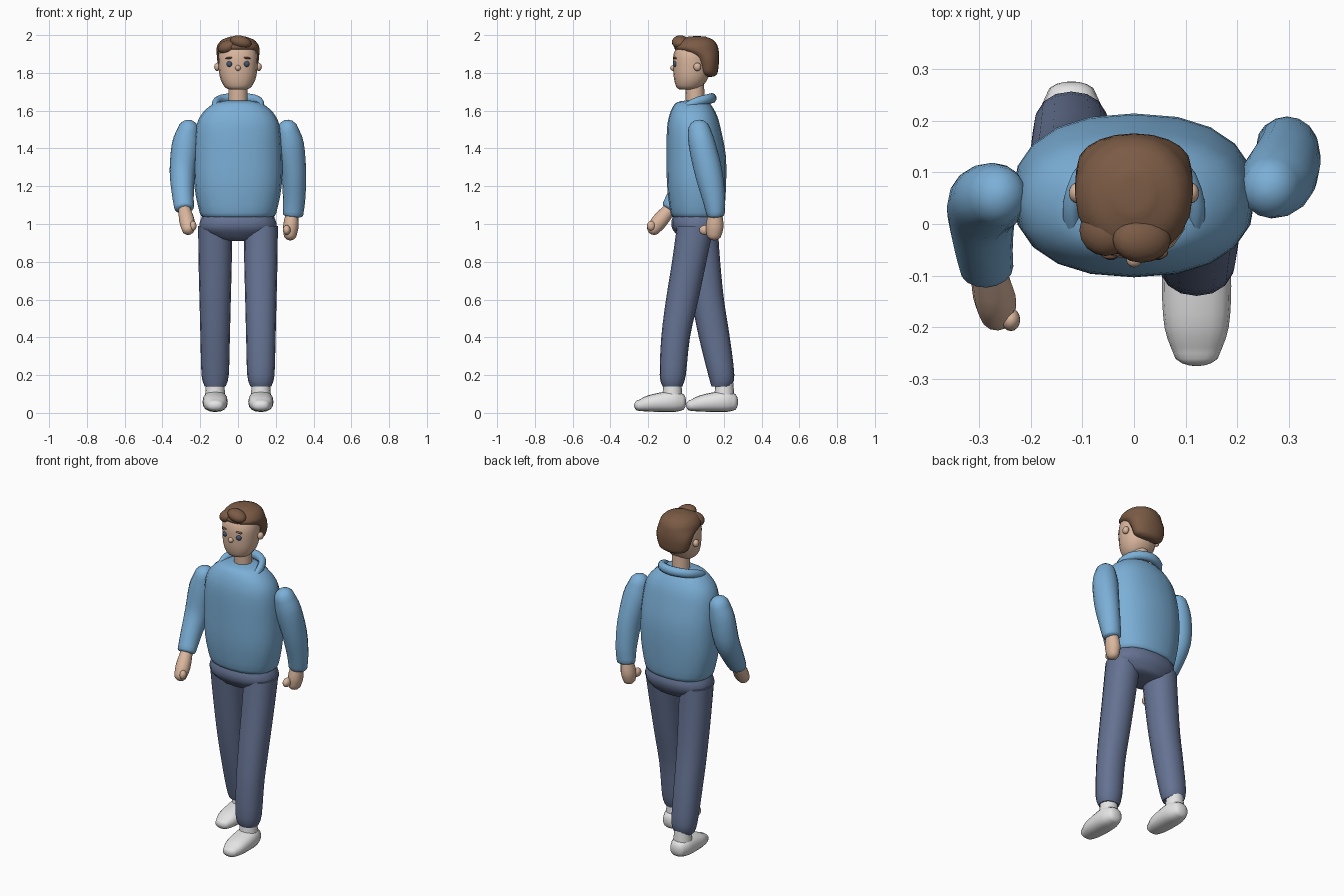
import bpy, bmesh, math
from mathutils import Vector, Matrix

cube = bpy.data.objects.get("Cube")
if cube:
    bpy.data.objects.remove(cube, do_unlink=True)

X, Y, Z = Vector((1, 0, 0)), Vector((0, 1, 0)), Vector((0, 0, 1))


def material(name, rgb):
    m = bpy.data.materials.new(name)
    m.use_nodes = True
    color = (*rgb, 1)
    m.diffuse_color = color
    m.node_tree.nodes["Principled BSDF"].inputs["Base Color"].default_value = color
    return m


shirt = material("shirt blue", (0.20, 0.43, 0.68))
denim = material("trouser navy", (0.13, 0.17, 0.29))
skin = material("skin", (0.70, 0.47, 0.34))
brown = material("hair brown", (0.20, 0.105, 0.06))
white = material("shoe white", (0.78, 0.78, 0.78))
dark = material("eye dark blue", (0.06, 0.09, 0.16))


def finish(name, bm, mat):
    bmesh.ops.recalc_face_normals(bm, faces=bm.faces)
    for f in bm.faces:
        f.smooth = True
    mesh = bpy.data.meshes.new(name)
    bm.to_mesh(mesh)
    bm.free()
    mesh.set_sharp_from_angle(angle=math.radians(55))
    mesh.materials.append(mat)
    obj = bpy.data.objects.new(name, mesh)
    bpy.context.collection.objects.link(obj)
    return obj


def refine(rings, steps=3):
    """Smoothly interpolate between the given cross-sections."""
    r = [Vector(v) for v in rings]
    out = []
    for i in range(len(r) - 1):
        a, b, c, d = r[max(i - 1, 0)], r[i], r[i + 1], r[min(i + 2, len(r) - 1)]
        for k in range(steps):
            t = k / steps
            out.append(0.5 * (2 * b + (c - a) * t + (2 * a - 5 * b + 4 * c - d) * t**2
                              + (3 * b - a - 3 * c + d) * t**3))
    return out + [r[-1]]


def loft(name, mat, rings, axis=None, ref=X, power=2, dome=(0, 0), sides=16):
    """Skin rings of (x, y, z, radius u, radius v); dome rounds the start and end."""
    rows = refine(rings)
    pts = [Vector(r[:3]) for r in rows]
    sections = []
    for i, (p, r) in enumerate(zip(pts, rows)):
        t = axis or (pts[min(i + 1, len(pts) - 1)] - pts[max(i - 1, 0)]).normalized()
        sections.append((p, t, r[3], r[4]))

    def cap(section, bulge, sign):
        p, t, ru, rv = section
        if axis:
            sign *= 1 if axis.dot(pts[-1] - pts[0]) > 0 else -1
        return [(p + t * sign * bulge * min(ru, rv) * math.sin(a), t, ru * math.cos(a),
                 rv * math.cos(a)) for a in (0.45, 0.9, 1.25, 1.5)] if bulge else []

    sections = cap(sections[0], dome[0], -1)[::-1] + sections + cap(sections[-1], dome[1], 1)
    bm = bmesh.new()
    loops = []
    for p, t, ru, rv in sections:
        u = (ref - t * ref.dot(t)).normalized()
        v = t.cross(u)
        loop = []
        for k in range(sides):
            a = 2 * math.pi * k / sides
            c, s = math.cos(a), math.sin(a)
            cu = math.copysign(abs(c) ** (2 / power), c)
            sv = math.copysign(abs(s) ** (2 / power), s)
            loop.append(bm.verts.new(p + u * cu * ru + v * sv * rv))
        loops.append(loop)
    for a, b in zip(loops, loops[1:]):
        for k in range(sides):
            j = (k + 1) % sides
            bm.faces.new((a[k], a[j], b[j], b[k]))
    bm.faces.new(loops[0])
    bm.faces.new(loops[-1])
    return finish(name, bm, mat)


def ellipsoid(name, mat, center, size, tilt=0, axis="Y"):
    bm = bmesh.new()
    m = Matrix.Translation(center) @ Matrix.Rotation(tilt, 4, axis) @ Matrix.Diagonal((*size, 1))
    bmesh.ops.create_uvsphere(bm, u_segments=16, v_segments=10, radius=1, matrix=m)
    return finish(name, bm, mat)


# Sweater body
loft("sweater", shirt, [
    (0, .062, 1.036, .185, .128), (0, .06, 1.06, .203, .142), (0, .056, 1.2, .231, .156),
    (0, .054, 1.36, .234, .157), (0, .042, 1.5, .224, .143), (0, .038, 1.57, .2, .128),
    (0, .035, 1.62, .155, .105), (0, .037, 1.645, .11, .082), (0, .045, 1.655, .05, .04),
], axis=Z, power=2.3, sides=20)

# Collar roll, open at the front
half = [(.115, -.02, 1.605, .018, .016), (.118, .04, 1.64, .024, .02),
        (.085, .108, 1.66, .026, .022)]
collar = half + [(0, .138, 1.666, .027, .024)] + [(-r[0], *r[1:]) for r in half[::-1]]
loft("collar", shirt, collar, ref=Z, dome=(1, 1), sides=10)

# Hips
loft("hips", denim, [
    (0, .06, 1.05, .185, .125), (0, .06, 1.01, .202, .138), (0, .06, .97, .2, .13),
    (0, .065, .93, .15, .1),
], axis=Z, power=2.3, dome=(0, .2))

# Trouser legs: striding, one forward and one back
strides = {
    "left": (1, [(.99, .05, .098), (.8, .017, .091), (.6, -.02, .086), (.4, -.055, .076),
                 (.2, -.07, .069), (.14, -.072, .052)]),
    "right": (-1, [(.99, .07, .098), (.8, .09, .091), (.6, .115, .086), (.4, .15, .082),
                   (.2, .187, .069), (.14, .187, .052)]),
}
for side, (s, path) in strides.items():
    widths = (.09, .088, .083, .078, .072, .055)
    loft(side + "_trouser_leg", denim,
         [(s * .121, y, z, w, d) for (z, y, d), w in zip(path, widths)], axis=Z, power=2.2)

    # Shoe and ankle
    shift = 0 if s > 0 else .275
    loft(side + "_shoe", white, [
        (s * .121, y + shift, z, w, h) for y, z, w, h in (
            (-.25, .04, .045, .029), (-.2, .05, .062, .043), (-.12, .058, .067, .053),
            (-.06, .062, .062, .057), (-.022, .058, .047, .045))
    ], axis=Y, power=2.4, dome=(.85, .5))
    loft(side + "_ankle", white, [
        (s * .121, shift - .072, .07, .055, .055), (s * .121, shift - .072, .17, .047, .046)
    ], axis=Z)

# Sleeves
loft("left_sleeve", shirt, [
    (.264, .07, 1.495, .057, .06), (.277, .085, 1.42, .072, .071),
    (.295, .12, 1.27, .066, .073), (.297, .148, 1.13, .059, .06),
    (.291, .157, 1.05, .054, .048),
], dome=(1, .35))
loft("right_sleeve", shirt, [
    (-.264, .055, 1.495, .057, .06), (-.278, .05, 1.42, .072, .068),
    (-.294, .03, 1.28, .068, .07), (-.292, -.035, 1.16, .058, .06),
    (-.285, -.085, 1.085, .052, .046),
], dome=(1, .35))

# Hands and thumbs
loft("left_hand", skin, [
    (.288, .155, 1.06, .033, .036), (.28, .152, .99, .041, .047), (.276, .148, .945, .035, .04),
], dome=(0, .9), sides=12)
ellipsoid("left_thumb", skin, (.258, .1, .968), (.02, .03, .026))
loft("right_hand", skin, [
    (-.284, -.085, 1.08, .033, .034), (-.27, -.14, 1.015, .041, .042),
    (-.264, -.172, .975, .035, .036),
], dome=(0, .9), sides=12)
ellipsoid("right_thumb", skin, (-.238, -.185, .99), (.018, .022, .026))

# Neck and head
loft("neck", skin, [(0, .05, 1.62, .052, .05), (0, .045, 1.76, .05, .05)], axis=Z)
loft("head", skin, [
    (0, .01, 1.713, .048, .045), (0, .015, 1.725, .07, .066), (0, .025, 1.765, .092, .088),
    (0, .03, 1.82, .102, .098), (0, .03, 1.9, .102, .096), (0, .035, 1.96, .075, .07),
], axis=Z, power=2.2)

# Hair cap and swept fringe
loft("hair", brown, [
    (0, .125, 1.785, .06, .03), (0, .12, 1.8, .09, .047), (0, .116, 1.85, .107, .058),
    (0, .1, 1.89, .112, .075), (0, .058, 1.925, .114, .114), (0, .054, 1.95, .107, .11),
    (0, .056, 1.975, .085, .088), (0, .058, 1.99, .045, .05),
], axis=Z, power=2.1, dome=(.2, .1), sides=20)
ellipsoid("fringe_side", brown, (-.055, -.012, 1.937), (.052, .05, .036), -.3)
ellipsoid("fringe_quiff", brown, (.015, -.03, 1.963), (.058, .045, .034), .25)

# Face features, mirrored
for side, s in (("left", 1), ("right", -1)):
    ellipsoid(side + "_ear", skin, (s * .11, .06, 1.832), (.016, .02, .022))
    ellipsoid(side + "_eye", dark, (s * .045, -.056, 1.847), (.016, .014, .016))
    ellipsoid(side + "_brow", brown, (s * .046, -.056, 1.879), (.02, .012, .006), s * .15)
ellipsoid("nose", skin, (0, -.068, 1.826), (.015, .016, .015))
